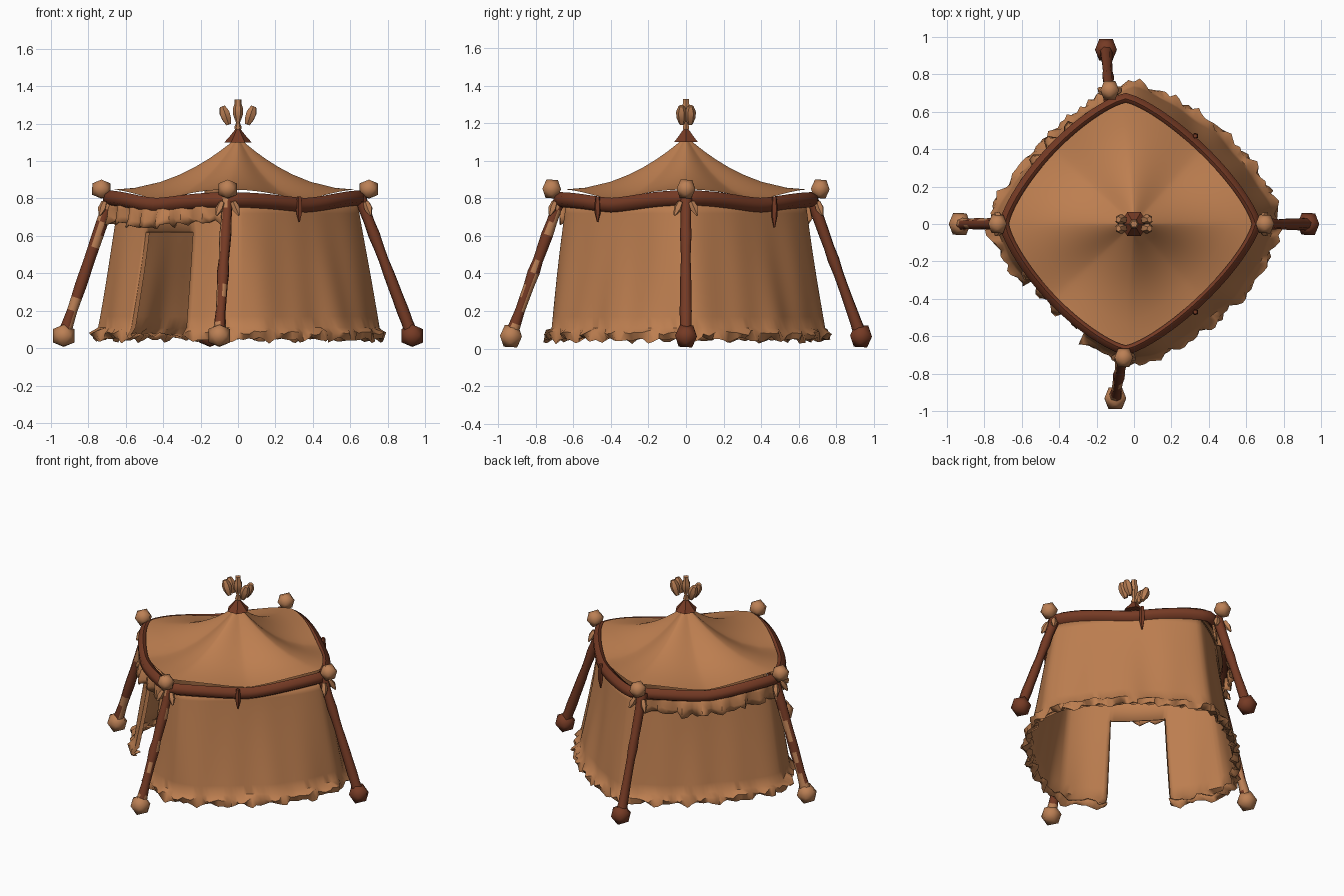
import bpy, bmesh, random
from math import sin, cos, pi, radians
from mathutils import Vector, Matrix

random.seed(4)
if "Cube" in bpy.data.objects:
    bpy.data.objects.remove(bpy.data.objects["Cube"])


def material(name, rgb):
    m = bpy.data.materials.new(name)
    m.use_nodes = True
    m.diffuse_color = (*rgb, 1)
    m.node_tree.nodes["Principled BSDF"].inputs["Base Color"].default_value = (*rgb, 1)
    return m


CANVAS = material("tan canvas", (0.51, 0.21, 0.08))
DARK = material("dark red wood", (0.18, 0.043, 0.018))
BONE = material("pale wood", (0.50, 0.215, 0.09))


def finish(name, bm, mats, smooth=40):
    bmesh.ops.recalc_face_normals(bm, faces=bm.faces)
    me = bpy.data.meshes.new(name)
    bm.to_mesh(me)
    bm.free()
    ob = bpy.data.objects.new(name, me)
    bpy.context.collection.objects.link(ob)
    for m in mats:
        me.materials.append(m)
    bpy.ops.object.select_all(action='DESELECT')
    ob.select_set(True)
    bpy.context.view_layer.objects.active = ob
    bpy.ops.object.shade_smooth_by_angle(angle=radians(smooth))
    return ob


def loft(rows, around=True, loop=False, keep=None):
    """Skin a list of point rows; keep(row, column) decides which faces exist."""
    bm = bmesh.new()
    grid = [[bm.verts.new(p) for p in row] for row in rows]
    n, m = len(grid), len(grid[0])
    for i in range(n if loop else n - 1):
        for j in range(m if around else m - 1):
            if keep is None or keep(i, j):
                a, b = grid[i], grid[(i + 1) % n]
                k = (j + 1) % m
                bm.faces.new((a[j], a[k], b[k], b[j]))
    loose = [v for v in bm.verts if not v.link_faces]
    bmesh.ops.delete(bm, geom=loose, context='VERTS')
    return bm


def rod(a, b, radii, sides=7):
    """Tube from a to b with the given radii spaced along it."""
    a, b = Vector(a), Vector(b)
    q = (b - a).to_track_quat('Z', 'Y')
    rows = []
    for i, r in enumerate(radii):
        c = a.lerp(b, i / (len(radii) - 1))
        rows.append([c + q @ Vector((r * cos(2 * pi * k / sides), r * sin(2 * pi * k / sides), 0))
                     for k in range(sides)])
    bm = loft(rows)
    bmesh.ops.holes_fill(bm, edges=bm.edges, sides=sides)
    bmesh.ops.recalc_face_normals(bm, faces=bm.faces)
    bm.normal_update()
    return bm


def knob(name, pos, r, mat):
    bm = bmesh.new()
    turn = Matrix.Rotation(0.5, 4, 'X') @ Matrix.Rotation(0.3, 4, 'Z')
    bmesh.ops.create_icosphere(bm, subdivisions=1, radius=r, matrix=Matrix.Translation(pos) @ turn)
    finish(name, bm, [mat], 50)


def plan(t, R, p):
    """Rounded diamond at angle t."""
    r = R / (abs(cos(t)) ** p + abs(sin(t)) ** p) ** (1 / p)
    return Vector((r * cos(t), r * sin(t), 0))


def outward(t):
    return Vector((cos(t), sin(t), 0))


def rim(t, scale=1.0, grow=0.0):
    shift = Vector((0.02 + 0.025 * abs(sin(t)), 0, 0))
    return (plan(t, 0.67, 1.32) - shift) * scale + outward(t) * grow


def droop(t):
    """1 at the four corners, 0 midway between them."""
    return abs(cos(2 * t)) ** 1.5


def foot(t):
    east = 0.5 + 0.5 * cos(t)
    return plan(t, 0.735 + 0.025 * cos(t) ** 2, 1.36 + 0.16 * east)


def ragged(t, phase):
    """Uneven folds between -1 and 1."""
    return (0.4 * sin(23 * t + phase) + 0.35 * sin(41 * t + 2.3 * phase)
            + random.uniform(-0.3, 0.3))


N = 160
ANGLES = [2 * pi * k / N for k in range(N)]

# Canvas wall with a doorway and a ragged hem
LEVELS = [0.775, 0.72, 0.62, 0.5, 0.38, 0.26, 0.17, 0.11]
rows = []
for z in LEVELS:
    f = (0.8 - z) / 0.74
    rows.append([plan(t, 0.635, 1.32).lerp(foot(t), f ** (1.3 - 0.3 * droop(t)))
                 * (1 + f * (0.012 * sin(9 * t + 4 * z) + 0.008 * sin(17 * t)))
                 + Vector((0, 0, z)) for t in ANGLES])
for grow, z, jit in ((0.03, 0.085, 0.035), (0.015, 0.045, 0.035), (-0.04, 0.065, 0.03)):
    rows.append([foot(t) * (1 + grow + jit * 1.2 * ragged(t, 40 * z))
                 + Vector((0, 0, z + jit * 0.6 * ragged(t, 90 * z))) for t in ANGLES])
door = range(93, 109)
bm = loft(rows, keep=lambda i, j: not (i >= 2 and j in door))
wall = finish("canvas_wall", bm, [CANVAS], 50)
wall.modifiers.new("thickness", 'SOLIDIFY').thickness = 0.01

# Doorway edging folded back along both sides
for side, j in (("left", door.stop), ("right", door.start)):
    pts = [rows[i][j] for i in range(2, 10)]
    inner = [Vector((p.x * 0.96, p.y * 0.96, p.z)) for p in pts]
    finish("door_fold_" + side, loft([pts, inner], around=False), [CANVAS], 50)

# Sagging roof rising to a peak
rows = []
for s in (0.02, 0.08, 0.15, 0.23, 0.33, 0.45, 0.6, 0.8, 0.97):
    row = []
    for t in ANGLES:
        edge = 0.797 + 0.05 * droop(t)
        p = rim(t, s)
        p.z = edge + (1.13 - edge) * (1 - s) ** 2.1
        row.append(p)
    rows.append(row)
finish("canvas_roof", loft(rows), [CANVAS], 60)

# Thick drooping beam around the eaves
rows = []
for t in ANGLES[::2]:
    c = rim(t) + Vector((0, 0, 0.763 + (0.03 + 0.01 * cos(t) ** 2) * droop(t)))
    rows.append([c + outward(t) * 0.036 * cos(a) + Vector((0, 0, 0.04 * sin(a)))
                 for a in (2 * pi * k / 6 + pi / 6 for k in range(6))])
finish("eaves_beam", loft(rows, loop=True), [DARK], 65)

# Ruffled valance over the doorway side
arc = [radians(95 + 171 * k / 56) for k in range(57)]
rows = []
for grow, z, ruffle in ((0.0, 0.77, 0), (0.03, 0.73, 0.008), (0.04, 0.68, 0.014), (0.045, 0.65, 0.018)):
    rows.append([rim(t, 1, grow * (1 - 0.9 * droop(t)) + ruffle * (-1) ** (k // 2)
                     + random.uniform(-1, 1) * ruffle * 0.6)
                 + Vector((0, 0, z + 0.02 * droop(t) + random.uniform(-1, 1) * ruffle))
                 for k, t in enumerate(arc)])
val = finish("valance", loft(rows, around=False), [CANVAS])
val.modifiers.new("thickness", 'SOLIDIFY').thickness = 0.01

# Four leaning poles with knobs and lashing pegs; worn ones are paler on their flanks
POLES = [("left", 0, (0.932, 0, 0.066), (0.70, 0, 0.85), False),
         ("back", 90, (-0.15, 0.932, 0.066), (-0.13, 0.715, 0.85), False),
         ("right", 180, (-0.932, 0, 0.066), (-0.73, 0, 0.85), True),
         ("front", 270, (-0.1, -0.932, 0.066), (-0.055, -0.715, 0.85), True)]
for name, deg, base, top, worn in POLES:
    t = radians(deg)
    out, side = outward(t), Vector((-sin(t), cos(t), 0))
    head = Vector((top[0], top[1], 0.81)) - out * 0.05
    radii = [0.038, 0.032] + [random.uniform(0.027, 0.034) for _ in range(9)] + [0.036]
    bm = rod(base, head, radii)
    if worn:
        for f in bm.faces:
            chance = 0.15 if f.normal.dot(out) > 0.6 else 0.6
            f.material_index = int(random.random() < chance)
    finish("pole_" + name, bm, [DARK, BONE], 60)
    knob("foot_knob_" + name, base, 0.068, BONE if worn else DARK)
    knob("top_knob_" + name, top, 0.058, BONE)
    for k, sgn in enumerate((-1, 1)):
        a = head + out * 0.035 + side * sgn * 0.03 - Vector((0, 0, 0.03))
        b = a + out * 0.025 + side * sgn * 0.03 - Vector((0, 0, 0.07))
        finish(f"peg_{name}_{k}", rod(a, b, [0.016, 0.022, 0.006], 5), [BONE])

# Rope ties hanging from the beam
for name, deg, drop in (("front", -52, 0.09), ("back", 52, 0.12)):
    c = rim(radians(deg), 1, 0.034) + Vector((0, 0, 0.765))
    finish("tie_" + name, rod(c + Vector((0, 0, 0.045)), c - Vector((0, 0, drop)),
                              [0.012, 0.018, 0.016, 0.004], 5), [DARK])

# Roof cap and finial with four upright lobes
finish("roof_cap", rod((0, 0, 1.1), (0, 0, 1.17), [0.073, 0.042, 0.014], 6), [DARK])
finish("finial_stem", rod((0, 0, 1.155), (0, 0, 1.33),
                          [0.012, 0.02, 0.01, 0.02, 0.028, 0.028, 0.019, 0.019], 6), [BONE])
for i, sx in enumerate((-1, 1)):
    for j, sy in enumerate((-1, 1)):
        a, b = (sx * 0.05, sy * 0.022, 1.195), (sx * 0.084, sy * 0.024, 1.292)
        finish(f"finial_lobe_{i}{j}", rod(a, b, [0.014, 0.027, 0.03, 0.016], 6), [BONE])
